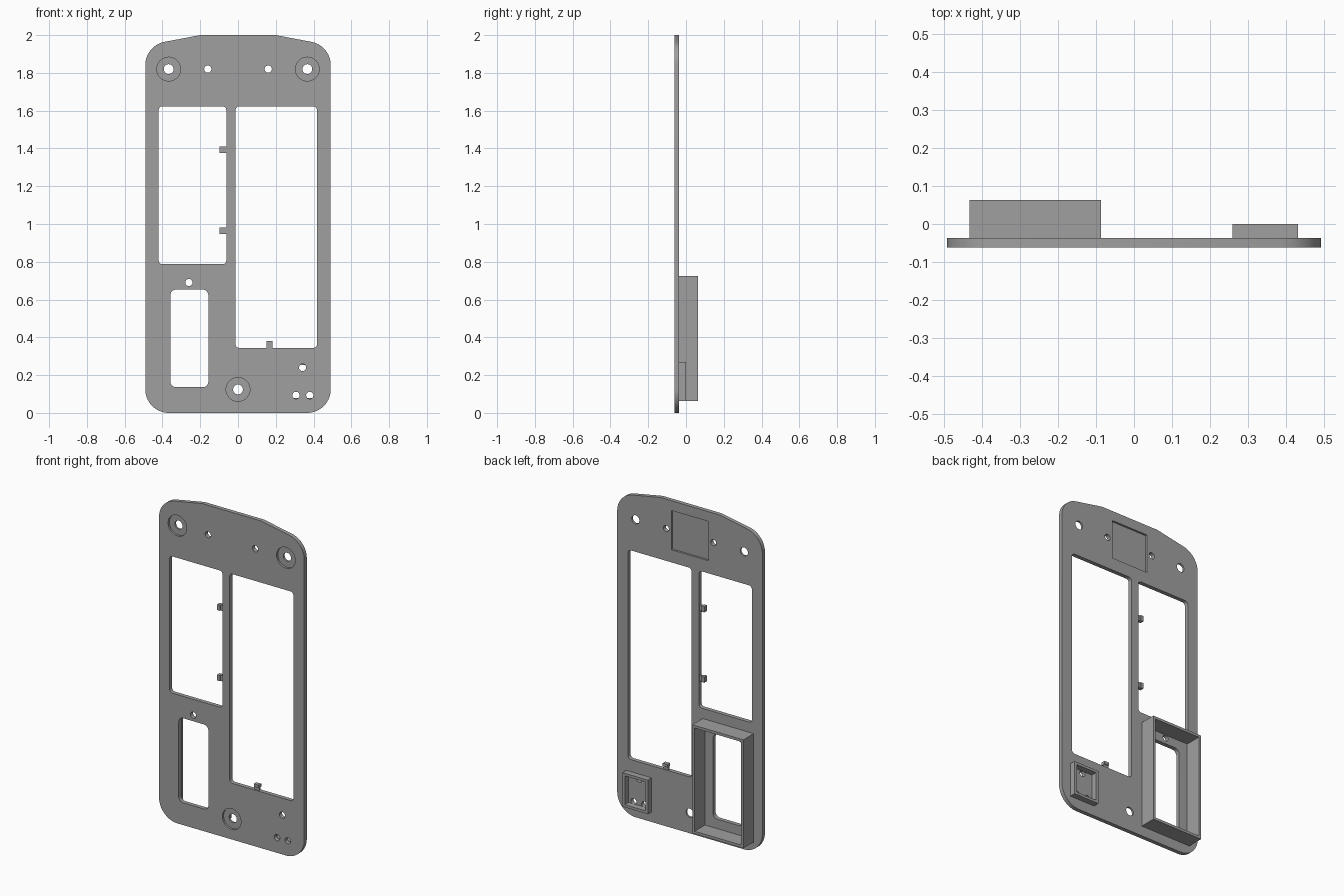
import bpy, bmesh, math
from mathutils import Vector

if "Cube" in bpy.data.objects:
    bpy.data.objects.remove(bpy.data.objects["Cube"])

FRONT, BACK = -0.0615, -0.0365
MID = (FRONT + BACK) / 2

grey = bpy.data.materials.new("plain grey")
grey.use_nodes = True
grey.diffuse_color = (0.35, 0.35, 0.35, 1)
grey.node_tree.nodes["Principled BSDF"].inputs["Base Color"].default_value = (0.35, 0.35, 0.35, 1)


def rounded(corners, radius, steps=10):
    """Fillet every corner of a convex outline; nearly flat corners stay sharp."""
    pts = []
    for i, c in enumerate(corners):
        c = Vector(c)
        a = (Vector(corners[i - 1]) - c).normalized()
        b = (Vector(corners[(i + 1) % len(corners)]) - c).normalized()
        half = a.angle(b) / 2
        if half > 1.3 or radius == 0:
            pts.append(c)
            continue
        centre = c + (a + b).normalized() * radius / math.sin(half)
        start = c + a * radius / math.tan(half) - centre
        end = c + b * radius / math.tan(half) - centre
        sweep = math.pi - 2 * half
        for k in range(steps + 1):
            t = k / steps
            pts.append(centre + (start * math.sin((1 - t) * sweep)
                                 + end * math.sin(t * sweep)) / math.sin(sweep))
    return pts


def rect(x0, x1, z0, z1, radius=0):
    return rounded([(x0, z0), (x1, z0), (x1, z1), (x0, z1)], radius, 6)


def circle(x, z, r, n=32):
    return [(x + r * math.cos(math.tau * k / n), z + r * math.sin(math.tau * k / n)) for k in range(n)]


def prism(name, outline, y0, y1):
    """Extrude an x-z outline from y0 back to y1."""
    bm = bmesh.new()
    face = bm.faces.new([bm.verts.new((p[0], y0, p[1])) for p in outline])
    new = bmesh.ops.extrude_face_region(bm, geom=[face])["geom"]
    bmesh.ops.translate(bm, vec=(0, y1 - y0, 0), verts=[g for g in new if isinstance(g, bmesh.types.BMVert)])
    bmesh.ops.recalc_face_normals(bm, faces=bm.faces)
    mesh = bpy.data.meshes.new(name)
    bm.to_mesh(mesh)
    bm.free()
    mesh.materials.append(grey)
    obj = bpy.data.objects.new(name, mesh)
    bpy.context.collection.objects.link(obj)
    return obj


def carve(obj, cuts):
    """Subtract (outline, y0, y1) prisms, then bake the result."""
    cutters = []
    for outline, y0, y1 in cuts:
        cutter = prism("cutter", outline, y0, y1)
        cutter.hide_render = True
        mod = obj.modifiers.new("cut", "BOOLEAN")
        mod.operation, mod.solver, mod.object = "DIFFERENCE", "EXACT", cutter
        cutters.append(cutter)
    deps = bpy.context.evaluated_depsgraph_get()
    baked = bpy.data.meshes.new_from_object(obj.evaluated_get(deps))
    obj.modifiers.clear()
    obj.data = baked
    for cutter in cutters:
        bpy.data.objects.remove(cutter)


# Panel with windows, screw holes, counterbores and a rear pocket
outline = rounded([(-0.491, 0), (0.491, 0), (0.491, 1.945), (0.2, 2), (-0.2, 2), (-0.491, 1.945)], 0.125, 14)
panel = prism("panel", outline, FRONT, BACK)
through = [
    rect(-0.42, -0.062, 0.787, 1.623, 0.02),
    rect(-0.013, 0.418, 0.344, 1.623, 0.02),
    rect(-0.358, -0.157, 0.136, 0.653, 0.03),
]
for x, z in [(-0.16, 1.82), (0.16, 1.82), (-0.26, 0.69), (0.342, 0.24), (0.307, 0.093), (0.38, 0.093)]:
    through.append(circle(x, z, 0.019))
cuts = [(o, FRONT - 0.1, BACK + 0.1) for o in through]
for x, z in [(-0.367, 1.82), (0.367, 1.82), (0, 0.124)]:
    cuts.append((circle(x, z, 0.026), FRONT - 0.1, BACK + 0.1))
    cuts.append((circle(x, z, 0.063, 48), FRONT - 0.1, MID))
cuts.append((rect(-0.125, 0.125, 1.7, 1.94), BACK - 0.012, BACK + 0.1))
carve(panel, cuts)
bpy.ops.object.select_all(action="DESELECT")
panel.select_set(True)
bpy.context.view_layer.objects.active = panel
bpy.ops.object.shade_smooth_by_angle(angle=math.radians(30))


# Rear walled frames
def wall_frame(name, x0, x1, z0, z1, y1, t=0.016):
    frame = prism(name, rect(x0, x1, z0, z1), BACK, y1)
    carve(frame, [(rect(x0 + t, x1 - t, z0 + t, z1 - t), BACK - 0.1, y1 + 0.1)])


wall_frame("large_rear_frame", -0.432, -0.087, 0.062, 0.725, 0.0635)
wall_frame("small_rear_frame", 0.258, 0.43, 0.062, 0.27, 0.0)

# Clip tabs on the window edges: thin stem with a full-depth head
for i, z in enumerate((1.376, 0.946)):
    prism(f"side_clip_stem_{i}", rect(-0.082, -0.062, z, z + 0.035), MID - 0.006, MID + 0.006)
    prism(f"side_clip_head_{i}", rect(-0.098, -0.08, z, z + 0.035), FRONT, BACK)
prism("bottom_clip_stem", rect(0.15, 0.183, 0.344, 0.364), MID - 0.006, MID + 0.006)
prism("bottom_clip_head", rect(0.15, 0.183, 0.362, 0.38), FRONT, BACK)
